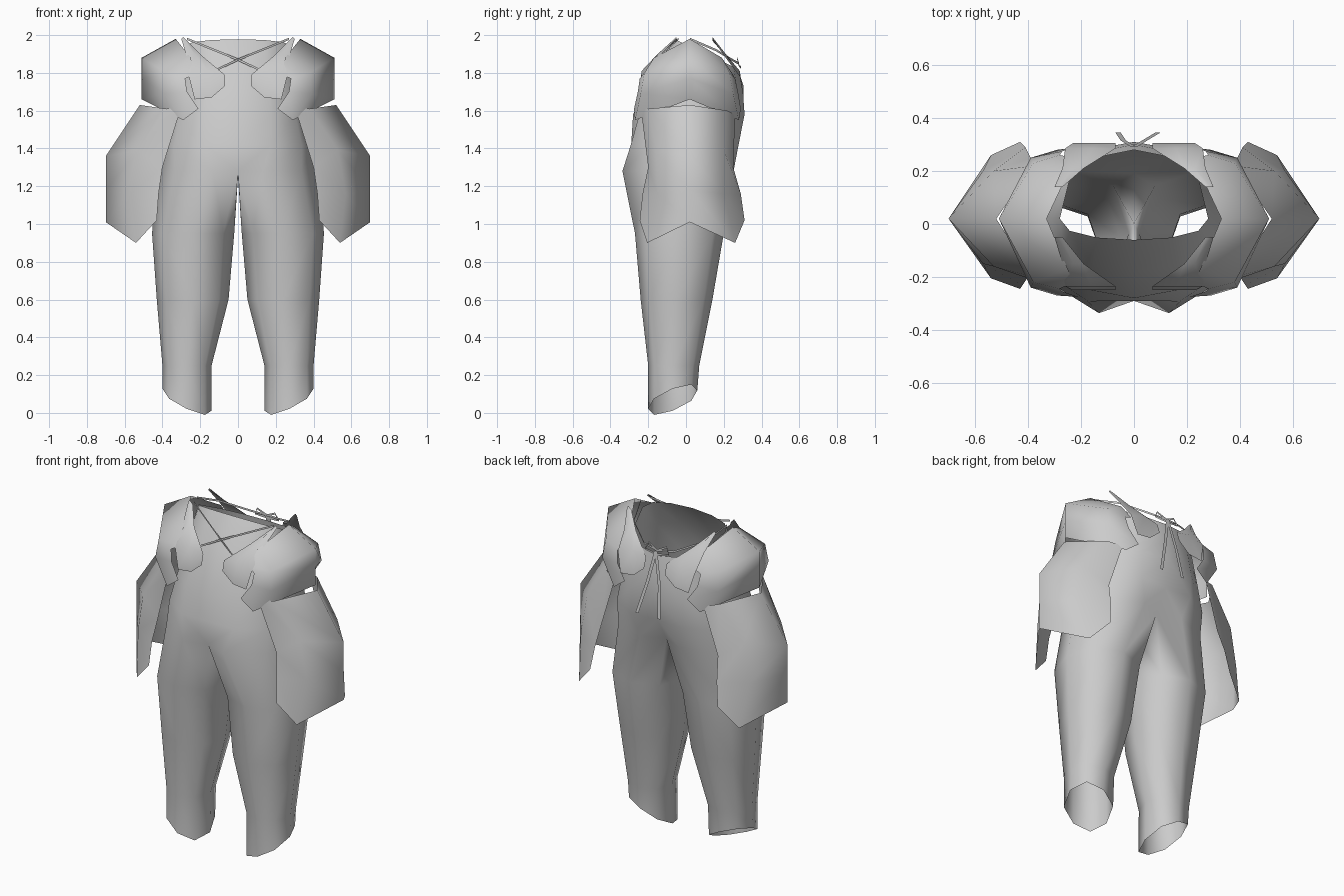
import bpy
import bmesh
from math import sin, cos, radians

cube = bpy.data.objects.get("Cube")
if cube:
    bpy.data.objects.remove(cube, do_unlink=True)

cloth = bpy.data.materials.new("grey cloth")
cloth.use_nodes = True
grey = (0.6, 0.6, 0.6, 1)
cloth.diffuse_color = grey
cloth.node_tree.nodes["Principled BSDF"].inputs["Base Color"].default_value = grey


def finish(name, bm, mirrored=True):
    """Turn a bmesh into a smooth, optionally mirrored object."""
    bmesh.ops.remove_doubles(bm, verts=bm.verts, dist=0.0005)
    bmesh.ops.recalc_face_normals(bm, faces=bm.faces)
    for f in bm.faces:
        f.smooth = True
    mesh = bpy.data.meshes.new(name)
    bm.to_mesh(mesh)
    bm.free()
    mesh.materials.append(cloth)
    ob = bpy.data.objects.new(name, mesh)
    bpy.context.collection.objects.link(ob)
    if mirrored:
        mod = ob.modifiers.new("mirror", "MIRROR")
        mod.use_clip = True


def skin(bm, rows, closed=False):
    """Bridge rows of points with quads."""
    grid = [[bm.verts.new(p) for p in row] for row in rows]
    n = len(rows[0])
    for a, b in zip(grid, grid[1:]):
        for i in range(n if closed else n - 1):
            j = (i + 1) % n
            bm.faces.new((a[i], a[j], b[j], b[i]))


def spow(v, e):
    return abs(v) ** e * (1 if v >= 0 else -1)


# Trousers: eight-sided rings for the leg, half rings for the hips
def leg_ring(z, x_in, x_out, front, back, tilt_x=0, tilt_y=0):
    cx, rx = (x_in + x_out) / 2, (x_out - x_in) / 2
    cy, ry = (front + back) / 2, (back - front) / 2
    ring = []
    for k in range(8):
        t = radians(45 * k - 45)
        dx, dy = rx * spow(sin(t), 0.9), -ry * spow(cos(t), 0.8)
        ring.append((cx + dx, cy + dy, z + tilt_x * dx + tilt_y * dy))
    return ring


def hip_ring(z, x_out, front, back, narrow=1, dent=0, slope=0):
    ring = []
    for k in range(7):
        c = cos(radians(30 * k))
        reach = 0.02 - front if c > 0 else back - 0.02
        y = 0.02 - reach * spow(c, 0.8)
        if k in (0, 6):
            y += dent * c
        x = 0 if k in (0, 6) else x_out * sin(radians(30 * k)) ** narrow
        ring.append((x, y, z + slope * y))
    return ring


hips = [hip_ring(1.28, 0.43, -0.38, 0.28, 1.7, 0.09),
        hip_ring(1.42, 0.40, -0.33, 0.31, 1.2, 0.04),
        hip_ring(1.58, 0.35, -0.28, 0.31),
        hip_ring(1.78, 0.31, -0.18, 0.30, 1, 0, -0.2),
        hip_ring(1.95, 0.28, -0.06, 0.28, 1, 0, -0.47)]
crotch = hips[0] + [(0, 0, 1.25)]
bm = bmesh.new()
skin(bm, [leg_ring(0.07, 0.14, 0.40, -0.20, 0.06, 0.45, 0.38),
          leg_ring(0.25, 0.14, 0.40, -0.20, 0.07),
          leg_ring(0.60, 0.05, 0.43, -0.24, 0.14),
          leg_ring(0.95, 0.02, 0.455, -0.27, 0.20), crotch], closed=True)
skin(bm, hips)
finish("trousers", bm)

# Long side drapes, flaring out over the thighs with a fold near each edge
bm = bmesh.new()
skin(bm, [
    [(0.30, -0.24, 1.62), (0.38, -0.20, 1.61), (0.52, 0.02, 1.63),
     (0.38, 0.22, 1.60), (0.30, 0.26, 1.58)],
    [(0.40, -0.20, 1.30), (0.53, -0.16, 1.39), (0.70, 0.02, 1.36),
     (0.53, 0.20, 1.39), (0.39, 0.25, 1.30)],
    [(0.42, -0.23, 1.16), (0.57, -0.15, 1.16), (0.70, 0.02, 1.18),
     (0.57, 0.20, 1.16), (0.41, 0.29, 1.16)],
    [(0.43, -0.245, 1.02), (0.54, -0.205, 0.90), (0.70, 0.02, 1.01),
     (0.54, 0.26, 0.90), (0.43, 0.31, 1.02)]])
finish("side_drapes", bm)

# Puffed pads hugging the hips, ridged along the middle
bm = bmesh.new()
skin(bm, [
    [(0.23, -0.22, 1.79), (0.25, -0.17, 1.88), (0.33, 0.02, 1.98),
     (0.25, 0.19, 1.88), (0.23, 0.25, 1.79)],
    [(0.28, -0.245, 1.77), (0.38, -0.22, 1.80), (0.51, 0.02, 1.88),
     (0.38, 0.23, 1.80), (0.28, 0.26, 1.77)],
    [(0.27, -0.255, 1.70), (0.39, -0.24, 1.69), (0.51, 0.02, 1.77),
     (0.39, 0.25, 1.69), (0.27, 0.275, 1.70)],
    [(0.21, -0.275, 1.61), (0.29, -0.27, 1.55), (0.51, 0.02, 1.66),
     (0.29, 0.28, 1.55), (0.21, 0.29, 1.61)]])
finish("hip_pads", bm)

# Small pointed puffs beside the waist, front and back
for name, top, neck, mid, low in (("front_puffs", -0.05, -0.15, -0.235, -0.25),
                                  ("back_puffs", 0.14, 0.21, 0.285, 0.305)):
    bm = bmesh.new()
    skin(bm, [
        [(0.27, top, 1.97), (0.29, top, 1.99), (0.30, top, 1.98)],
        [(0.19, neck, 1.89), (0.23, neck, 1.90), (0.27, neck, 1.88)],
        [(0.07, mid, 1.79), (0.16, mid, 1.81), (0.26, mid, 1.78)],
        [(0.07, low, 1.73), (0.14, low, 1.67), (0.23, low, 1.66)]])
    finish(name, bm)


# Flat cords: crossed at the front, around the waist and tied at the back
def ribbon(name, path, mirrored, dx=0, dz=0):
    bm = bmesh.new()
    skin(bm, [[(x + s * dx, y, z + s * dz) for x, y, z in path] for s in (-1, 1)])
    finish(name, bm, mirrored)


for s in (-1, 1):
    ribbon("front_cord", [(0.27 * s, -0.04, 1.98), (0, -0.165, 1.87), (-0.15 * s, -0.22, 1.80)],
           False, dz=0.006)
    ribbon("bow_tail", [(0, 0.29, 1.85), (0.04 * s, 0.315, 1.66),
                        ((0.075 + 0.015 * s) * s, 0.345, 1.47)], False, dx=0.01)
ribbon("waist_cord", [(0.29, 0.02, 1.98), (0.24, 0.16, 1.92), (0.1, 0.26, 1.86), (0, 0.28, 1.85)],
       True, dz=0.006)
ribbon("bow_loop", [(0, 0.28, 1.85), (0.06, 0.27, 1.88), (0.08, 0.28, 1.84), (0, 0.29, 1.83)],
       True, dz=0.006)
